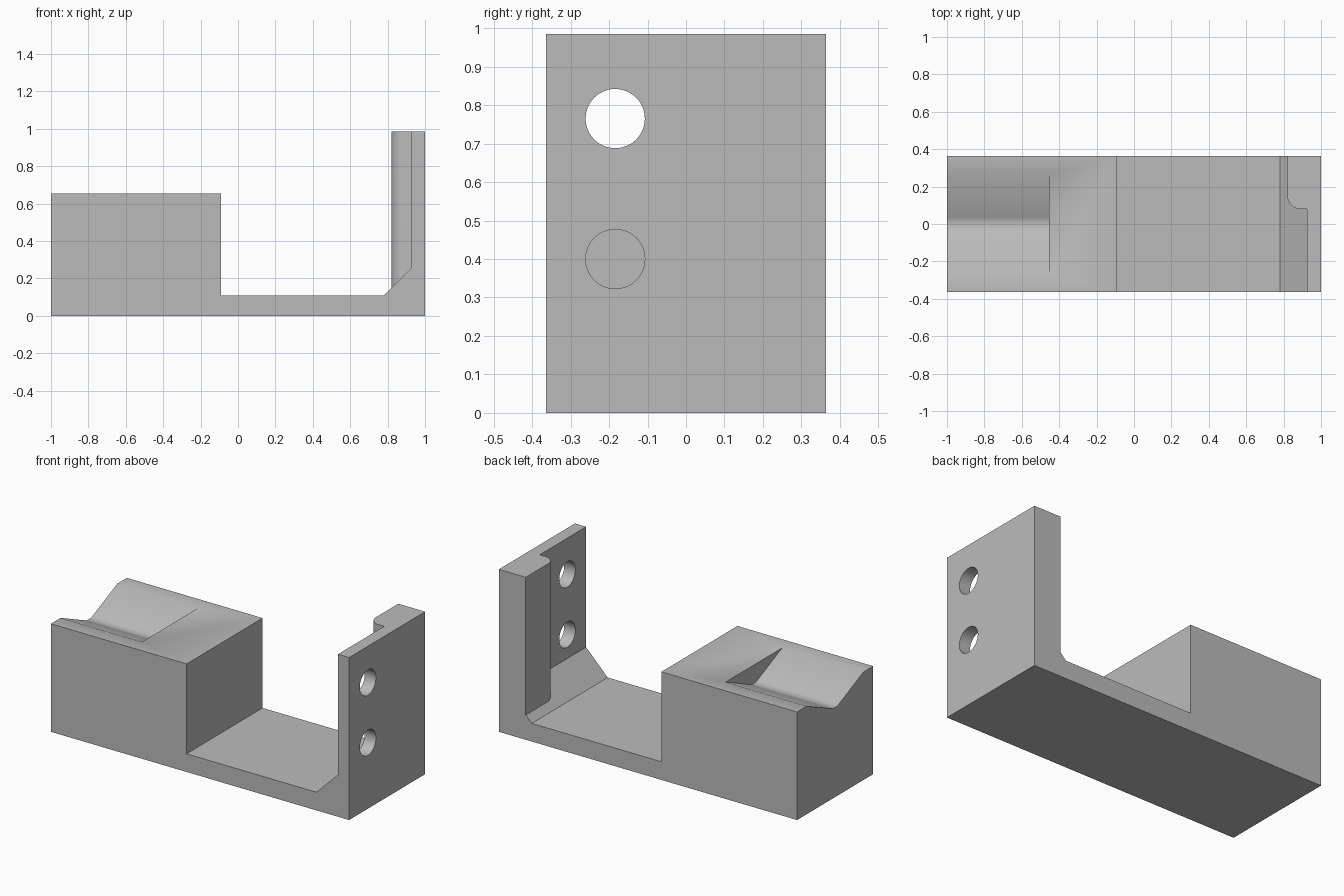
import bpy
import bmesh
from math import radians, sin, cos, atan2, pi
from mathutils import Vector

if "Cube" in bpy.data.objects:
    bpy.data.objects.remove(bpy.data.objects["Cube"], do_unlink=True)

DEPTH = 0.364       # half depth in y
HEIGHT = 0.985      # top of the upright wall
BLOCK_TOP = 0.655

grey = bpy.data.materials.new("plain grey")
grey.use_nodes = True
colour = (0.5, 0.5, 0.5, 1)
grey.diffuse_color = colour
grey.node_tree.nodes["Principled BSDF"].inputs["Base Color"].default_value = colour


def prism(name, points, direction):
    """Extrude a closed outline of 3D points along a direction."""
    bm = bmesh.new()
    face = bm.faces.new([bm.verts.new(p) for p in points])
    moved = bmesh.ops.extrude_face_region(bm, geom=[face])["geom"]
    verts = [v for v in moved if isinstance(v, bmesh.types.BMVert)]
    bmesh.ops.translate(bm, verts=verts, vec=Vector(direction))
    bmesh.ops.recalc_face_normals(bm, faces=bm.faces)
    mesh = bpy.data.meshes.new(name)
    bm.to_mesh(mesh)
    bm.free()
    obj = bpy.data.objects.new(name, mesh)
    bpy.context.collection.objects.link(obj)
    mesh.materials.append(grey)
    return obj


def combine(target, other, operation):
    """Apply an exact boolean and discard the helper."""
    other.hide_render = True
    mod = target.modifiers.new("boolean", "BOOLEAN")
    mod.operation = operation
    mod.solver = "EXACT"
    mod.object = other
    bpy.context.view_layer.objects.active = target
    bpy.ops.object.modifier_apply(modifier=mod.name)
    bpy.data.objects.remove(other, do_unlink=True)


# Side profile: block, floor, chamfer and upright wall
side = [(-1, 0), (1, 0), (1, HEIGHT), (0.925, HEIGHT), (0.925, 0.255),
        (0.78, 0.11), (-0.09, 0.11), (-0.09, BLOCK_TOP), (-1, BLOCK_TOP)]
bracket = prism("bracket", [(x, -DEPTH, z) for x, z in side], (0, 2 * DEPTH, 0))

# Thick rear half of the wall, with one rounded corner
r = 0.07
corner = [(0.82 + r - r * cos(a), 0.08 + r - r * sin(a))
          for a in (i * pi / 24 for i in range(13))]
outline = corner + [(0.96, 0.08), (0.96, DEPTH), (0.82, DEPTH)]
column = prism("wall_thickening", [(x, y, 0.06) for x, y in outline],
               (0, 0, HEIGHT - 0.06))
combine(bracket, column, "UNION")

# Shallow V groove with a rounded bottom, open at the end of the block
bottom, half_width, radius = 0.543, 0.27, 0.09
slope = atan2(0.119, half_width)
arc = [(radius * sin(a), bottom + radius * (1 - cos(a)))
       for a in (slope * i / 6 for i in range(-6, 7))]
rim = (2 * half_width, 2 * BLOCK_TOP - 0.536)
groove = [(-rim[0], rim[1])] + arc + [rim]
cutter = prism("groove_cutter", [(-1.1, y, z) for y, z in groove],
               (1.1 - 0.455, 0, 0))
combine(bracket, cutter, "DIFFERENCE")

# Two screw holes through the thin part of the wall
for z in (0.40, 0.765):
    ring = [(0.85, -0.184 + 0.077 * cos(a), z + 0.077 * sin(a))
            for a in (i * pi / 24 for i in range(48))]
    combine(bracket, prism("hole_cutter", ring, (0.3, 0, 0)), "DIFFERENCE")

bpy.ops.object.select_all(action="DESELECT")
bracket.select_set(True)
bpy.context.view_layer.objects.active = bracket
bpy.ops.object.shade_smooth_by_angle(angle=radians(30))
